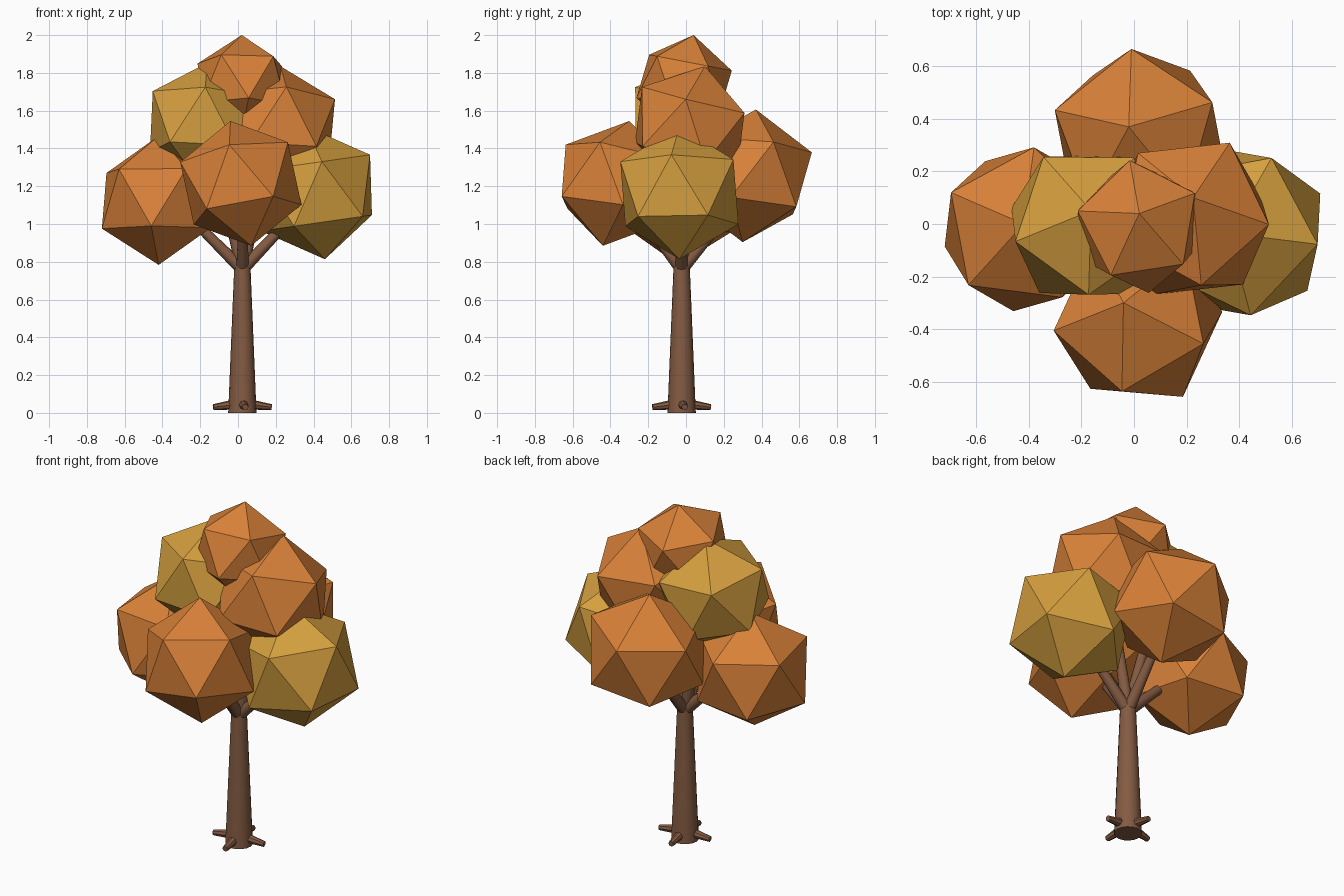
import bpy
import bmesh
import math
from mathutils import Vector, Matrix

cube = bpy.data.objects.get("Cube")
if cube:
    bpy.data.objects.remove(cube, do_unlink=True)


def make_material(name, colour):
    mat = bpy.data.materials.new(name)
    mat.use_nodes = True
    mat.diffuse_color = (*colour, 1)
    mat.node_tree.nodes["Principled BSDF"].inputs["Base Color"].default_value = (*colour, 1)
    return mat


bark = make_material("brown bark", (0.23, 0.105, 0.055))
orange = make_material("orange leaves", (0.69, 0.22, 0.04))
gold = make_material("gold leaves", (0.67, 0.35, 0.05))


def add_object(name, bm, mat):
    mesh = bpy.data.meshes.new(name)
    bm.to_mesh(mesh)
    bm.free()
    mesh.materials.append(mat)
    obj = bpy.data.objects.new(name, mesh)
    bpy.context.collection.objects.link(obj)
    return obj


def frame(axis, side):
    """Rotation with z along axis and x leaning to side."""
    z = Vector(axis).normalized()
    x = Vector(side)
    x = (x - z * x.dot(z)).normalized()
    return Matrix((x, z.cross(x), z)).transposed()


def limb(name, start, end, r_start, r_end, sides):
    """Tapered round piece of wood between two points."""
    start, end = Vector(start), Vector(end)
    bm = bmesh.new()
    bmesh.ops.create_cone(bm, cap_ends=True, segments=sides, radius1=r_start,
                          radius2=r_end, depth=(end - start).length)
    turn = (end - start).to_track_quat('Z', 'Y').to_matrix().to_4x4()
    bm.transform(Matrix.Translation((start + end) / 2) @ turn)
    obj = add_object(name, bm, bark)
    bpy.ops.object.select_all(action='DESELECT')
    obj.select_set(True)
    bpy.context.view_layer.objects.active = obj
    bpy.ops.object.shade_smooth_by_angle(angle=math.radians(40))


def leaf_clump(name, mat, centre, radius, top, corner):
    """Twenty-sided clump: one corner along top, a neighbour towards corner."""
    bm = bmesh.new()
    bmesh.ops.create_icosphere(bm, subdivisions=1, radius=radius)
    ring = next(v.co for v in bm.verts if 0.2 < v.co.z / radius < 0.8)
    turn = frame(top, corner) @ frame((0, 0, 1), ring).transposed()
    bm.transform(Matrix.Translation(centre) @ turn.to_4x4())
    add_object(name, bm, mat)


# Trunk
base = Vector((0.023, -0.023, 0))
limb("trunk", base, base + Vector((0, 0, 0.8)), 0.075, 0.042, 16)

# Roots, evenly spaced round the foot
for i, side in enumerate(("left", "back", "right", "front")):
    angle = math.radians(6 + 90 * i)
    out = Vector((math.cos(angle), math.sin(angle), 0))
    limb(side + "_root", base + out * 0.04 + Vector((0, 0, 0.045)),
         base + out * 0.155 + Vector((0, 0, 0.03)), 0.027, 0.016, 8)

# Branches, fanning out from the top of the trunk into the clumps
fork = base + Vector((0, 0, 0.76))
for name, tip in (("right_branch", (-0.3, -0.02, 1.08)),
                  ("left_branch", (0.33, -0.03, 1.08)),
                  ("front_branch", (0.03, -0.28, 1.1)),
                  ("back_branch", (0.03, 0.26, 1.1)),
                  ("upper_right_branch", (-0.13, 0, 1.4)),
                  ("upper_left_branch", (0.17, 0.01, 1.4))):
    limb(name, fork, tip, 0.034, 0.022, 10)

# Leaf clumps
leaf_clump("right_leaves", orange, (-0.42, -0.02, 1.125), 0.342,
           (0, 0.02, 0.34), (-0.25, 0.13, 0.19))
leaf_clump("front_leaves", orange, (0.015, -0.37, 1.215), 0.342,
           (-0.055, 0.07, 0.33), (0.247, -0.085, 0.215))
leaf_clump("left_leaves", gold, (0.41, -0.035, 1.165), 0.355,
           (-0.05, 0, 0.35), (0.267, -0.04, 0.24))
leaf_clump("back_leaves", orange, (0.02, 0.335, 1.255), 0.355,
           (-0.04, 0.035, 0.35), (-0.03, 0.32, 0.13))
leaf_clump("upper_right_leaves", gold, (-0.18, -0.005, 1.53), 0.328,
           (0.05, 0.17, 0.98), (-0.273, -0.06, 0.187))
leaf_clump("upper_left_leaves", orange, (0.215, 0.02, 1.51), 0.335,
           (0.03, 0.24, 0.97), (0.29, -0.02, 0.15))
leaf_clump("top_leaves", orange, (0.02, -0.01, 1.74), 0.265,
           (0, 0.05, 0.26), (-0.105, -0.185, 0.12))
